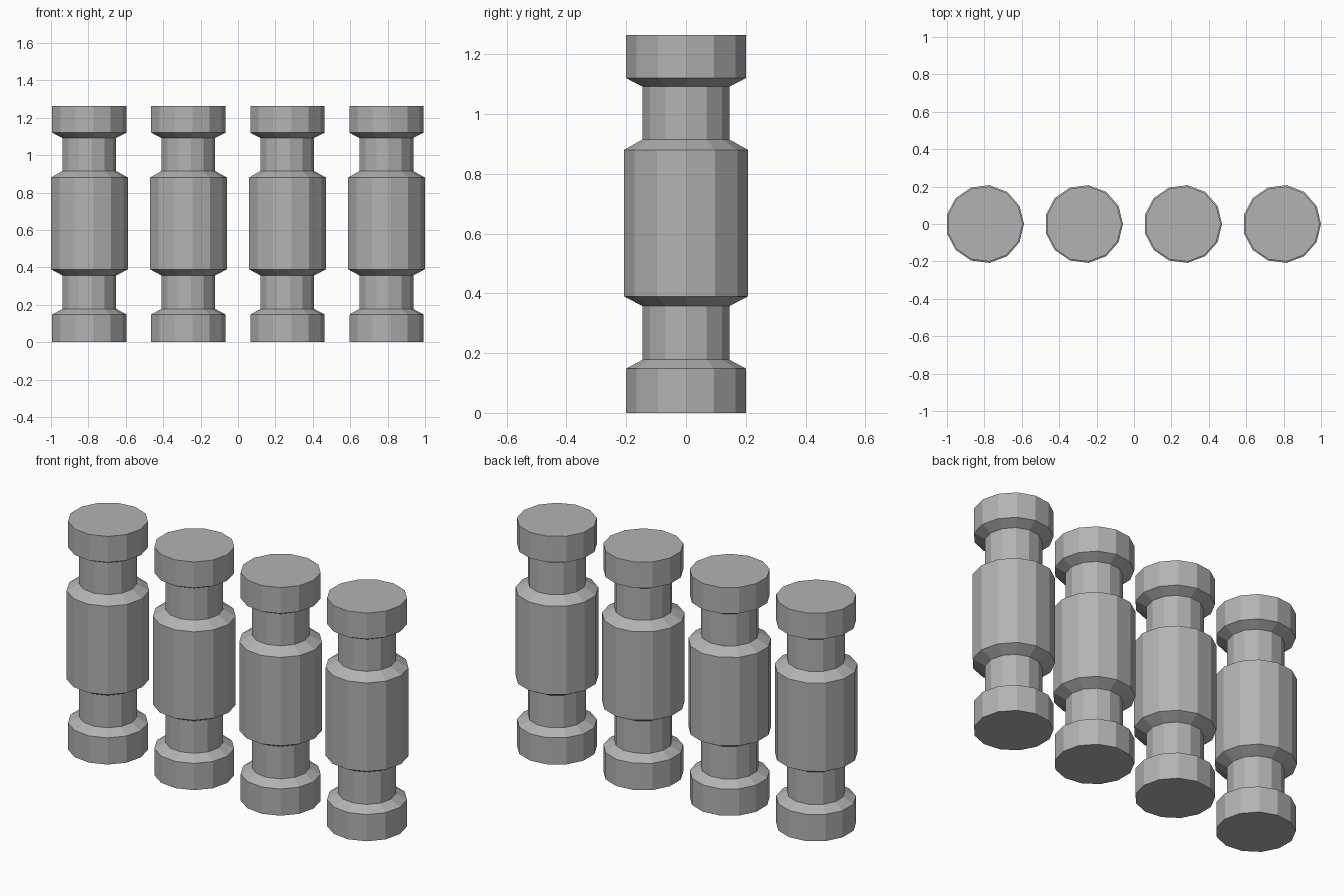
import bpy
import bmesh
from math import cos, sin, pi

cube = bpy.data.objects.get("Cube")
if cube:
    bpy.data.objects.remove(cube, do_unlink=True)

SIDES = 13
COUNT = 4
CAP, NECK, BODY = 0.202, 0.146, 0.209

# One plain grey for every pin
grey = bpy.data.materials.new("plain_grey")
grey.use_nodes = True
colour = (0.45, 0.45, 0.45, 1)
grey.diffuse_color = colour
grey.node_tree.nodes["Principled BSDF"].inputs["Base Color"].default_value = colour

# Stepped pin outline: (radius, height)
PROFILE = [
    (CAP, 0), (CAP, 0.148), (NECK, 0.178), (NECK, 0.357), (BODY, 0.39),
    (BODY, 0.88), (NECK, 0.915), (NECK, 1.092), (CAP, 1.12), (CAP, 1.264),
]


def turned_mesh(name, profile):
    """Solid of revolution with flat facets and closed ends."""
    bm = bmesh.new()
    rings = []
    for radius, z in profile:
        rings.append([
            bm.verts.new((radius * cos(2 * pi * i / SIDES),
                          radius * sin(2 * pi * i / SIDES), z))
            for i in range(SIDES)
        ])
    for low, high in zip(rings, rings[1:]):
        for i in range(SIDES):
            j = (i + 1) % SIDES
            bm.faces.new((low[i], low[j], high[j], high[i]))
    bm.faces.new(rings[0][::-1])
    bm.faces.new(rings[-1])
    mesh = bpy.data.meshes.new(name)
    bm.to_mesh(mesh)
    bm.free()
    mesh.materials.append(grey)
    return mesh


# Row of identical pins, evenly spread over the full width
pin_mesh = turned_mesh("pin", PROFILE)
back_reach = BODY * cos(pi / SIDES)
first = -1 + back_reach
step = (1 - BODY - first) / (COUNT - 1)
for n in range(COUNT):
    pin = bpy.data.objects.new(f"pin_{n + 1}", pin_mesh)
    pin.location.x = first + n * step
    bpy.context.collection.objects.link(pin)
